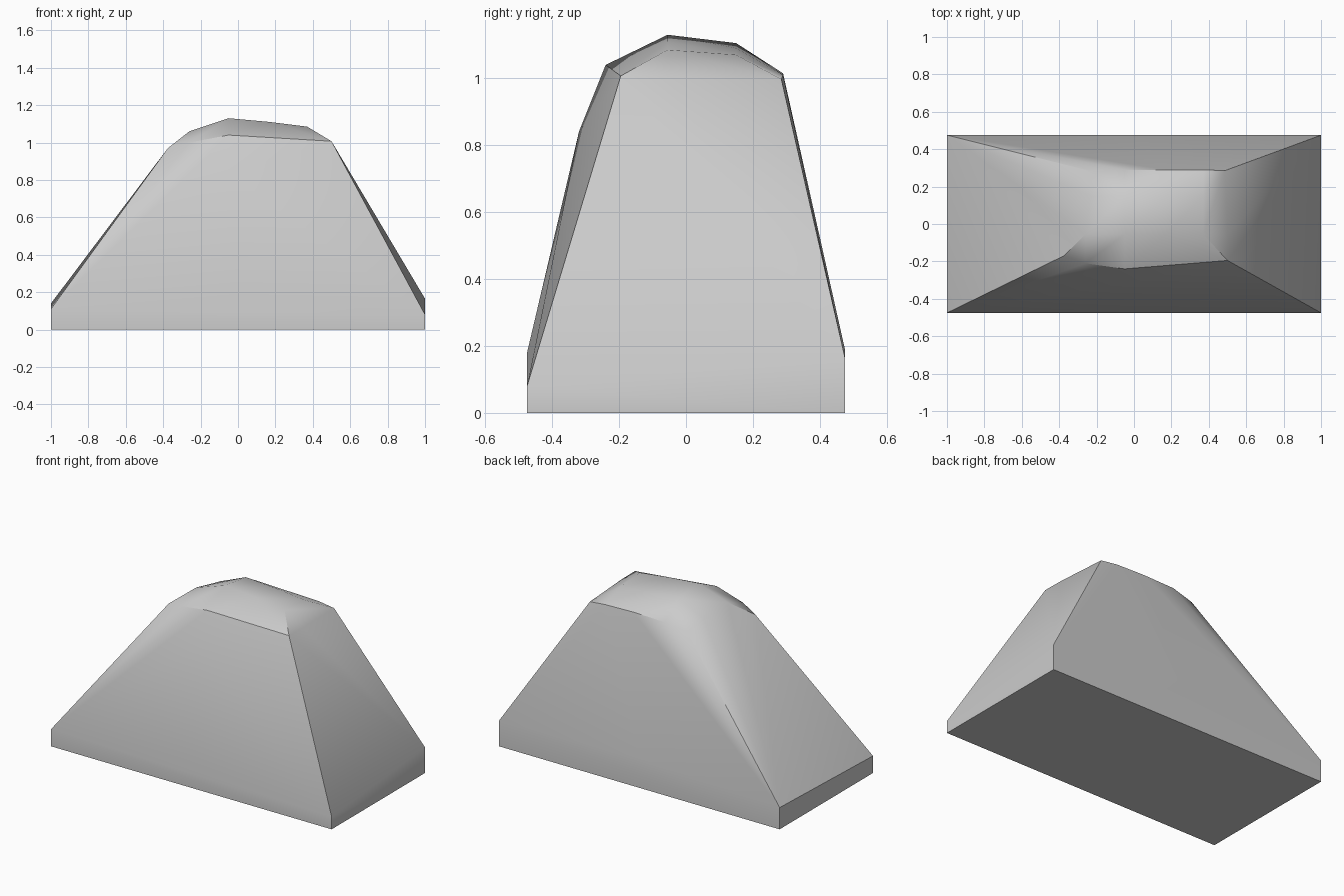
import bpy
import bmesh
import math

default_cube = bpy.data.objects.get("Cube")
if default_cube:
    bpy.data.objects.remove(default_cube, do_unlink=True)

HALF_LENGTH, HALF_DEPTH = 1.0, 0.475


def make_material(name, colour):
    material = bpy.data.materials.new(name)
    material.use_nodes = True
    material.diffuse_color = colour
    shader = next(n for n in material.node_tree.nodes if n.type == 'BSDF_PRINCIPLED')
    shader.inputs["Base Color"].default_value = colour
    return material


def hull_object(name, points, material, sharp_angle):
    """Wrap the points in a clean convex skin and shade it smooth between sharp edges."""
    bm = bmesh.new()
    for point in points:
        bm.verts.new(point)
    result = bmesh.ops.convex_hull(bm, input=bm.verts[:])
    leftovers = set(result["geom_interior"]) | set(result["geom_unused"])
    loose = [v for v in leftovers if isinstance(v, bmesh.types.BMVert)]
    bmesh.ops.delete(bm, geom=loose, context='VERTS')
    bmesh.ops.dissolve_limit(bm, angle_limit=math.radians(0.5),
                             verts=bm.verts[:], edges=bm.edges[:])
    bmesh.ops.recalc_face_normals(bm, faces=bm.faces[:])

    mesh = bpy.data.meshes.new(name)
    bm.to_mesh(mesh)
    bm.free()
    mesh.materials.append(material)
    rock = bpy.data.objects.new(name, mesh)
    bpy.context.collection.objects.link(rock)

    bpy.ops.object.select_all(action='DESELECT')
    rock.select_set(True)
    bpy.context.view_layer.objects.active = rock
    bpy.ops.object.shade_smooth_by_angle(angle=math.radians(sharp_angle))
    return rock


# Rectangular foot: flat underside and an uneven upright rim
points = []
rim_heights = {(-1, -1): 0.11, (1, -1): 0.08, (-1, 1): 0.14, (1, 1): 0.165}
for (side, face), height in rim_heights.items():
    for z in (0, height):
        points.append((side * HALF_LENGTH, face * HALF_DEPTH, z))

# Rim rises at the middle of the long sides
points += [(0, -HALF_DEPTH, 0.18), (0, HALF_DEPTH, 0.19)]

# Slight bulge high on the front slope
points.append((-0.05, -0.32, 0.84))

# Domed crown, front edge
points += [
    (-0.375, -0.17, 0.97), (-0.26, -0.21, 1.0),
    (-0.05, -0.24, 1.04), (0.5, -0.195, 1.007),
]

# Domed crown, rows of (x, z) running across at each depth
crown_rows = {
    -0.055: [(-0.26, 1.06), (-0.05, 1.13), (0.17, 1.11), (0.37, 1.085), (0.5, 1.005)],
    0.15: [(-0.23, 1.03), (-0.05, 1.105), (0.17, 1.09), (0.37, 1.07)],
    0.29: [(-0.05, 1.01), (0.17, 1.015), (0.37, 1.01)],
}
for y, row in crown_rows.items():
    points += [(x, y, z) for x, z in row]

# Domed crown, back corners
points += [(-0.2, 0.275, 0.98), (0.485, 0.285, 0.997)]

stone_grey = make_material("stone_grey", (0.6, 0.6, 0.6, 1))
hull_object("rock", points, stone_grey, 33)
